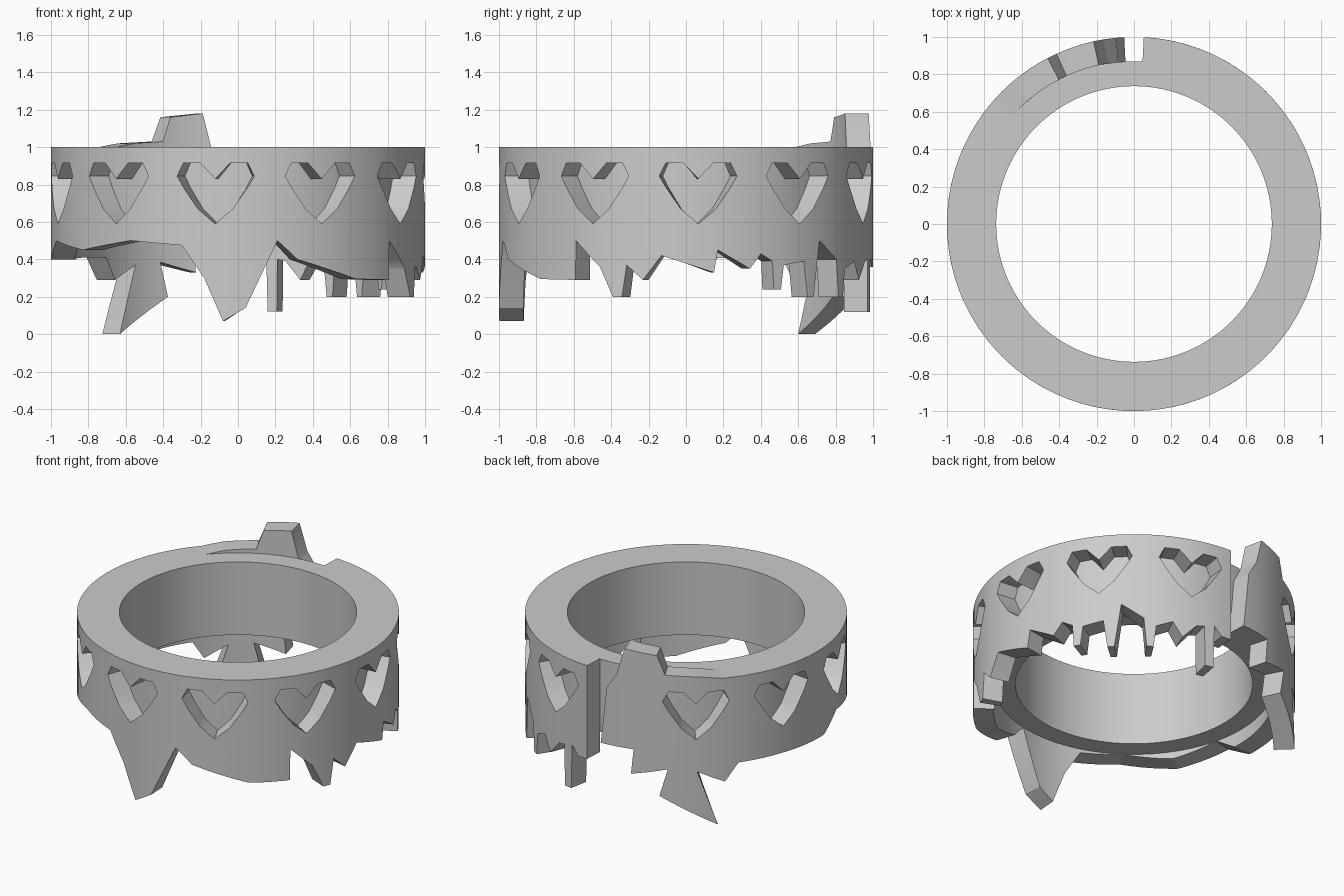
import bpy, bmesh
from math import radians, sin, cos
from mathutils import Vector

cube = bpy.data.objects.get("Cube")
if cube:
    bpy.data.objects.remove(cube)

R_OUT, R_MID, R_IN = 1.0, 0.87, 0.737
STEP = 3

grey = bpy.data.materials.new("plain grey")
grey.use_nodes = True
grey.diffuse_color = (0.6, 0.6, 0.6, 1)
grey.node_tree.nodes["Principled BSDF"].inputs["Base Color"].default_value = (0.6, 0.6, 0.6, 1)


def finish(bm, name):
    bmesh.ops.recalc_face_normals(bm, faces=bm.faces)
    mesh = bpy.data.meshes.new(name)
    bm.to_mesh(mesh)
    bm.free()
    obj = bpy.data.objects.new(name, mesh)
    bpy.context.collection.objects.link(obj)
    mesh.materials.append(grey)
    bpy.ops.object.select_all(action='DESELECT')
    obj.select_set(True)
    bpy.context.view_layer.objects.active = obj
    bpy.ops.object.shade_smooth_by_angle(angle=radians(25))
    return obj


def outline(bm, points):
    """Closed loop of edges from (angle, height) points."""
    verts = [bm.verts.new((radians(a), z, 0)) for a, z in points]
    return [bm.edges.new((v, verts[i - 1])) for i, v in enumerate(verts)]


# Inner band: a square section spun around z
bm = bmesh.new()
section = [bm.verts.new((r, 0, z)) for r, z in
           ((R_IN, 0.5), (R_MID, 0.5), (R_MID, 1), (R_IN, 1))]
edges = [bm.edges.new((v, section[i - 1])) for i, v in enumerate(section)]
bmesh.ops.spin(bm, geom=section + edges, cent=(0, 0, 0), axis=(0, 0, 1),
               angle=radians(360), steps=360 // STEP, use_merge=True)
bmesh.ops.remove_doubles(bm, verts=bm.verts, dist=1e-4)
finish(bm, "inner_band")

# Outer shell unrolled: angle from the front (degrees) and height.
# Back right quarter of the torn lower edge
torn = [(-177, 0.5), (-164, 0.5), (-165, 0.33), (-151.5, 0.385), (-154.5, 0.2),
        (-133.5, 0), (-141, 0.37), (-131, 0.29), (-126, 0.41), (-109, 0.41), (-86, 0.4)]
# Front, with the large centre fang
torn += [(-76, 0.5), (-56, 0.45), (-35, 0.5), (-17.5, 0.475), (-10.4, 0.3), (-4.6, 0.07),
         (2.3, 0.14), (12.2, 0.5), (18.5, 0.4), (39, 0.295), (53.8, 0.29)]
# Left side
torn += [(54, 0.5), (62.6, 0.36), (67, 0.2), (70, 0.2), (71.5, 0.37), (76.7, 0.29),
         (82.5, 0.42), (98.6, 0.33), (99.8, 0.45), (110, 0.35), (113.6, 0.43)]
# Back left quarter, small splinters
torn += [(117.5, 0.39), (118, 0.24), (120.5, 0.24), (121.5, 0.37), (129, 0.39),
         (130.5, 0.2), (133, 0.2), (135.5, 0.5), (143.5, 0.4), (144.5, 0.2), (147, 0.2),
         (148, 0.35), (154, 0.39), (157.5, 0.29), (163, 0.39), (166, 0.4),
         (166.2, 0.12), (169.5, 0.12), (170, 0.42), (173, 0.36), (177, 0.36)]
# Top edge with the raised tab beside the slot
top = [(177, 1), (-132, 1), (-140, 1.02), (-152.5, 1.03), (-155.5, 1.16),
       (-167.5, 1.18), (-170.5, 1), (-174.5, 0.89)]
# Right half of a heart, from the tip to the top dip
half_heart = [(0, 0.59), (5.4, 0.67), (9.8, 0.78), (12, 0.845), (10, 0.915), (4.6, 0.915), (0, 0.83)]
heart = half_heart + [(-a, z) for a, z in half_heart[-2:0:-1]]

bm = bmesh.new()
loops = outline(bm, torn + top)
for k in range(10):
    centre = 161 - 33.6 * k
    loops += outline(bm, [(centre + a, z) for a, z in heart])
bmesh.ops.triangle_fill(bm, edges=loops, use_beauty=True, normal=(0, 0, 1))

# Slice into columns so the sheet can bend
for a in range(-177 + STEP, 177, STEP):
    bmesh.ops.bisect_plane(bm, geom=bm.verts[:] + bm.edges[:] + bm.faces[:], dist=1e-5,
                           plane_co=(radians(a), 0, 0), plane_no=(1, 0, 0))

# Thicken, then roll up
grown = bmesh.ops.extrude_face_region(bm, geom=bm.faces[:])["geom"]
for v in grown:
    if isinstance(v, bmesh.types.BMVert):
        v.co.z = R_OUT - R_MID
for v in bm.verts:
    a, z, depth = v.co
    r = R_OUT - depth
    v.co = Vector((r * sin(a), -r * cos(a), z))
finish(bm, "torn_outer_shell")
